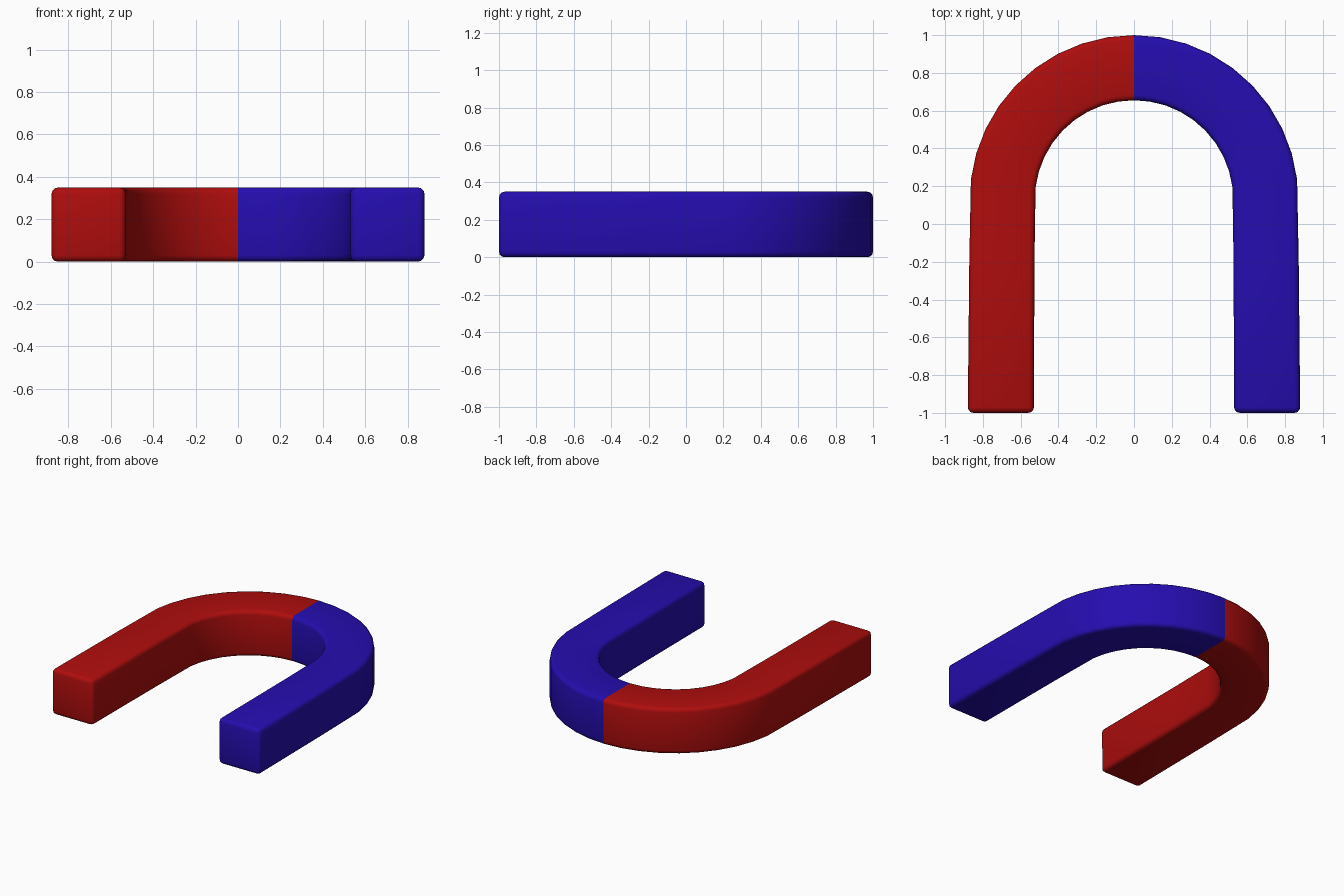
import bpy, bmesh, math

if "Cube" in bpy.data.objects:
    bpy.data.objects.remove(bpy.data.objects["Cube"])

HEIGHT = 0.35
R_OUT, R_IN, CY = 0.87, 0.525, 0.13   # arc radii and centre
STEPS = 9                             # arc segments per half
A0 = math.radians(7)


def material(name, rgb):
    m = bpy.data.materials.new(name)
    m.diffuse_color = (*rgb, 1)
    m.use_nodes = True
    m.node_tree.nodes["Principled BSDF"].inputs["Base Color"].default_value = m.diffuse_color
    return m


# Stations along the right half: (outer xy, inner xy), from tip to crown
half = [((0.88, -1.0), (0.53, -1.0)), ((0.872, -0.2), (0.527, -0.2))]
for i in range(STEPS + 1):
    a = A0 + (math.pi / 2 - A0) * i / STEPS
    c, s = math.cos(a), math.sin(a)
    half.append(((R_OUT * c, CY + R_OUT * s), (R_IN * c, CY + R_IN * s)))
mirrored = [tuple((-x, y) for x, y in st) for st in reversed(half[:-1])]
stations = half + mirrored

# Horseshoe bar: square section swept along the stations
bm = bmesh.new()
rings = []
for (ox, oy), (ix, iy) in stations:
    rings.append([bm.verts.new(p) for p in (
        (ox, oy, 0), (ox, oy, HEIGHT), (ix, iy, HEIGHT), (ix, iy, 0))])
for a, b in zip(rings, rings[1:]):
    for k in range(4):
        n = (k + 1) % 4
        bm.faces.new((a[k], a[n], b[n], b[k]))
bm.faces.new(rings[0])
bm.faces.new(rings[-1])
bmesh.ops.recalc_face_normals(bm, faces=bm.faces)

# Left pole red, right pole blue
for f in bm.faces:
    f.material_index = 0 if f.calc_center_median().x < 0 else 1

mesh = bpy.data.meshes.new("magnet_bar")
bm.to_mesh(mesh)
bm.free()
mesh.materials.append(material("red", (0.43, 0.004, 0.004)))
mesh.materials.append(material("blue", (0.018, 0.004, 0.43)))
bar = bpy.data.objects.new("magnet_bar", mesh)
bpy.context.collection.objects.link(bar)

# Rounded edges
bev = bar.modifiers.new("rounded_edges", 'BEVEL')
bev.width = 0.03
bev.segments = 3
bev.limit_method = 'ANGLE'
bev.angle_limit = math.radians(40)

bpy.context.view_layer.objects.active = bar
bar.select_set(True)
bpy.ops.object.modifier_apply(modifier=bev.name)
bpy.ops.object.shade_smooth_by_angle(angle=math.radians(40))
